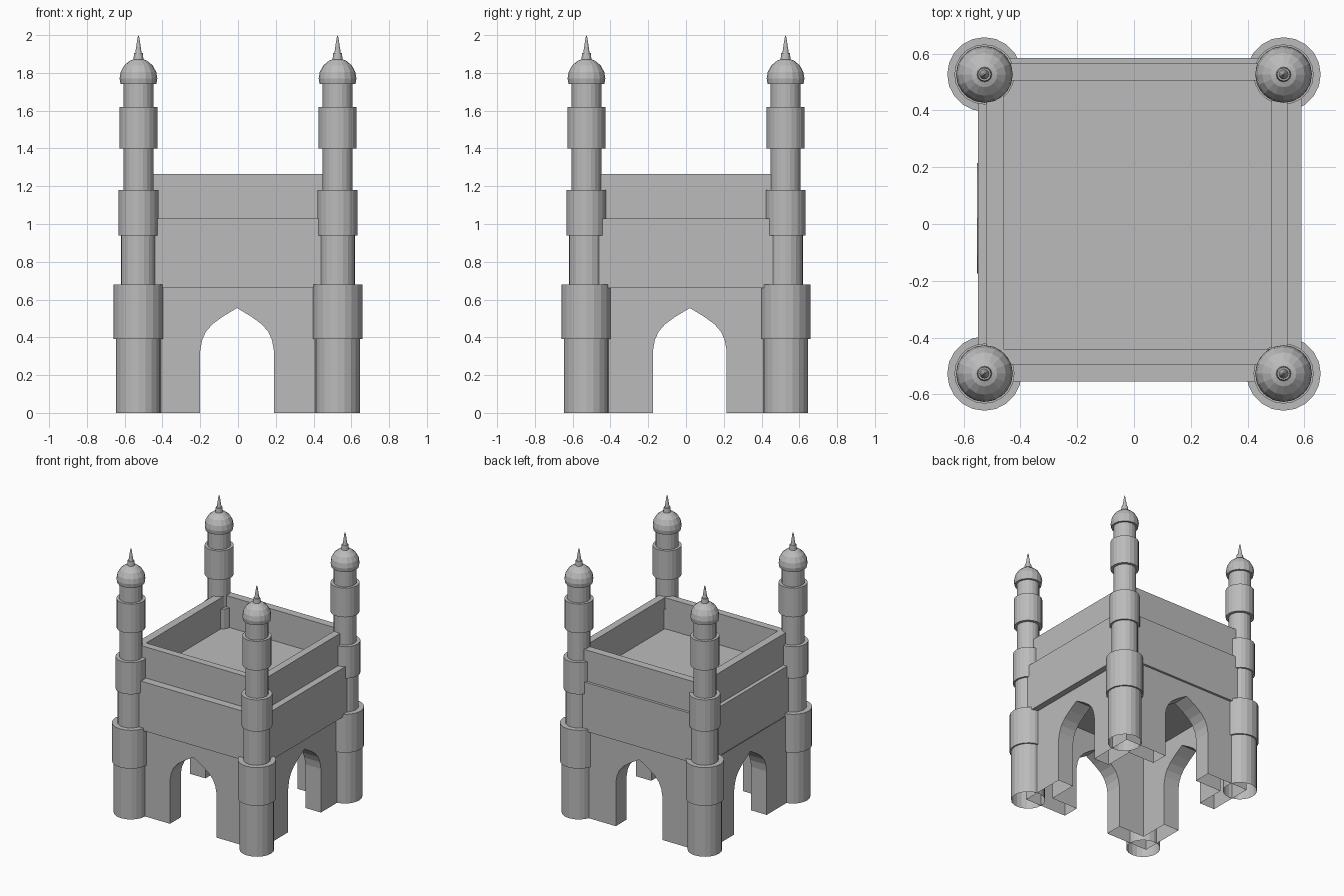
import bpy, bmesh, math

if "Cube" in bpy.data.objects:
    bpy.data.objects.remove(bpy.data.objects["Cube"])

stone = bpy.data.materials.new("grey_stone")
stone.use_nodes = True
colour = (0.5, 0.5, 0.5, 1)
stone.diffuse_color = colour
stone.node_tree.nodes["Principled BSDF"].inputs["Base Color"].default_value = colour


def finish(bm, name, recalc=True):
    if recalc:
        bmesh.ops.recalc_face_normals(bm, faces=bm.faces)
    mesh = bpy.data.meshes.new(name)
    bm.to_mesh(mesh)
    bm.free()
    mesh.materials.append(stone)
    obj = bpy.data.objects.new(name, mesh)
    bpy.context.collection.objects.link(obj)
    return obj


def lathe(name, profile, sides, x, y):
    """Revolve (radius, height) points about a vertical axis."""
    bm = bmesh.new()
    rings = []
    for r, z in profile:
        rings.append([bm.verts.new((x + r * math.cos(i * math.tau / sides),
                                    y + r * math.sin(i * math.tau / sides), z))
                      for i in range(sides)])
    for a, b in zip(rings, rings[1:]):
        for i in range(sides):
            j = (i + 1) % sides
            bm.faces.new((a[i], a[j], b[j], b[i]))
    bmesh.ops.remove_doubles(bm, verts=bm.verts, dist=0.0001)
    return finish(bm, name, recalc=False)


def extrude_up(bm, faces, height):
    geo = bmesh.ops.extrude_face_region(bm, geom=faces)["geom"]
    bmesh.ops.translate(bm, vec=(0, 0, height),
                        verts=[v for v in geo if isinstance(v, bmesh.types.BMVert)])


def rectangle(x0, x1, y0, y1, z):
    return [(x0, y0, z), (x1, y0, z), (x1, y1, z), (x0, y1, z)]


# Lower walls: four panels, each with a pointed arch, open underneath
HALF, WALL, TOP = 0.548, 0.13, 0.66
CX, CY = -0.005, 0.02
half_arch = [(0.195, 0), (0.195, 0.33), (0.185, 0.385), (0.165, 0.43),
             (0.13, 0.47), (0.075, 0.51)]
arch = [(-u, z) for u, z in half_arch] + [(0, 0.555)] + half_arch[::-1]


def arched_wall(name, turn):
    bm = bmesh.new()
    c, s = round(math.cos(turn)), round(math.sin(turn))

    def place(u, d, z):
        return bm.verts.new((CX + c * u - s * d, CY + s * u + c * d, z))

    inner = HALF - WALL
    layers = []
    for half, d in ((HALF, -HALF), (inner, -inner)):
        outline = [(-half, 0)] + arch + [(half, 0), (half, TOP), (-half, TOP)]
        layers.append([place(u, d, z) for u, z in outline])
    front, back = layers
    bm.faces.new(front)
    bm.faces.new(back[::-1])
    for i in range(1, len(arch)):
        bm.faces.new((front[i + 1], front[i], back[i], back[i + 1]))
    finish(bm, name)


for side, turn in (("front", 0), ("left", 1), ("back", 2), ("right", 3)):
    arched_wall(side + "_arched_wall", turn * math.pi / 2)

# Overhanging solid storey
bm = bmesh.new()
base = bm.faces.new([bm.verts.new(p) for p in rectangle(-0.55, 0.59, -0.555, 0.585, 0.66)])
extrude_up(bm, [base], 0.37)
bm.faces.ensure_lookup_table()
if not any(abs(f.calc_center_median().z - 0.66) < 0.001 for f in bm.faces):
    bm.faces.new([v for v in base.verts])
finish(bm, "middle_storey")

# Open roof parapet
bm = bmesh.new()
outer = [bm.verts.new(p) for p in rectangle(-0.52, 0.54, -0.495, 0.565, 1.03)]
inner = [bm.verts.new(p) for p in rectangle(-0.46, 0.485, -0.44, 0.505, 1.03)]
border = [bm.faces.new((outer[i], outer[(i + 1) % 4], inner[(i + 1) % 4], inner[i]))
          for i in range(4)]
extrude_up(bm, border, 0.235)
finish(bm, "roof_parapet")

# Corner towers with collars, domes and spires
shaft = [(0.119, 0), (0.119, 0.39), (0.131, 0.39), (0.131, 0.68),
         (0.093, 0.68), (0.093, 0.94), (0.106, 0.94), (0.106, 1.18),
         (0.079, 1.18), (0.079, 1.4), (0.1, 1.4), (0.1, 1.62),
         (0.079, 1.62), (0.079, 1.745)]
dome = [(0, 1.74), (0.095, 1.74), (0.1, 1.77), (0.094, 1.805),
        (0.075, 1.84), (0.045, 1.865), (0, 1.88)]
spire = [(0.027, 1.865), (0.023, 1.905), (0.017, 1.905), (0.005, 1.985), (0, 2)]
for fb, y in (("front", -0.527), ("back", 0.527)):
    for lr, x in (("right", -0.527), ("left", 0.527)):
        name = fb + "_" + lr
        lathe(name + "_tower", shaft, 20, x, y)
        lathe(name + "_dome", dome, 16, x, y)
        lathe(name + "_spire", spire, 12, x, y)
